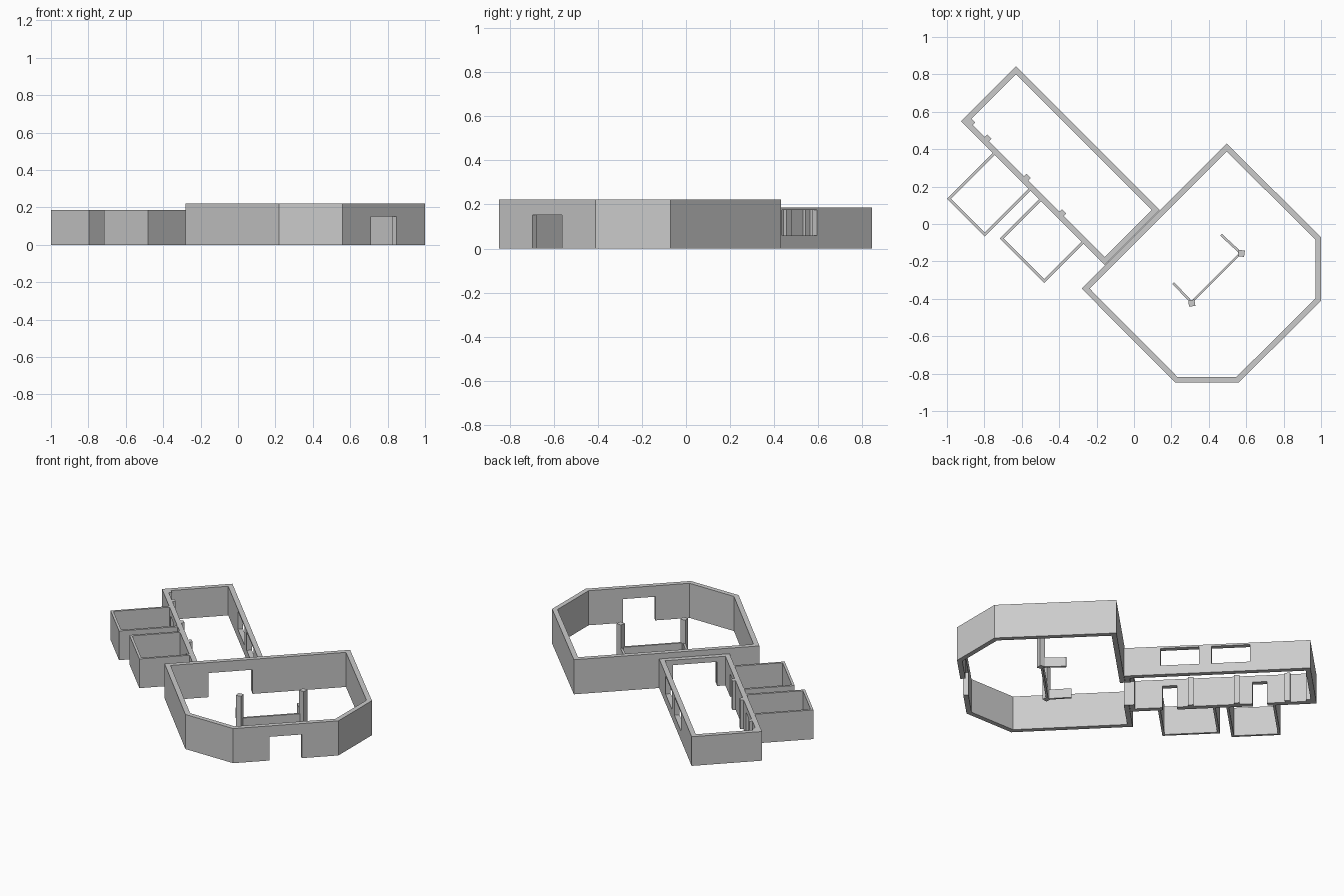
import bpy, bmesh
from math import radians
from mathutils import Vector, Matrix

cube = bpy.data.objects.get("Cube")
if cube:
    bpy.data.objects.remove(cube, do_unlink=True)

grey = bpy.data.materials.new("plaster_grey")
grey.use_nodes = True
grey.diffuse_color = (0.6, 0.6, 0.6, 1)
grey.node_tree.nodes["Principled BSDF"].inputs["Base Color"].default_value = (0.6, 0.6, 0.6, 1)


def diag(s, d):
    """Point from diagonal coordinates s = x + y, d = x - y."""
    return ((s + d) / 2, (s - d) / 2)


def finish(name, bm):
    bmesh.ops.recalc_face_normals(bm, faces=bm.faces[:])
    mesh = bpy.data.meshes.new(name)
    bm.to_mesh(mesh)
    bm.free()
    mesh.materials.append(grey)
    obj = bpy.data.objects.new(name, mesh)
    bpy.context.collection.objects.link(obj)
    return obj


def wall(name, path, thick, height, closed=True):
    """Upright wall along a path, thickened to the left with mitred corners."""
    pts = [Vector(p) for p in path]
    n = len(pts)
    count = n if closed else n - 1
    normals = []
    for i in range(count):
        t = (pts[(i + 1) % n] - pts[i]).normalized()
        normals.append(Vector((-t.y, t.x)))
    bm = bmesh.new()
    rings = []
    for i, p in enumerate(pts):
        a = normals[i - 1] if closed or i > 0 else normals[0]
        b = normals[i] if i < count else normals[-1]
        q = p + (a + b) * thick / (1 + a.dot(b))
        rings.append([bm.verts.new((v.x, v.y, z))
                      for v, z in ((p, 0), (q, 0), (q, height), (p, height))])
    for i in range(count):
        r, s = rings[i], rings[(i + 1) % n]
        for k in range(4):
            m = (k + 1) % 4
            bm.faces.new((r[k], r[m], s[m], s[k]))
    if not closed:
        bm.faces.new(rings[0])
        bm.faces.new(rings[-1])
    return finish(name, bm)


def box(name, xy, size, z0, z1, angle=45):
    """Box with its local x and y turned about z."""
    bm = bmesh.new()
    mat = (Matrix.Translation((xy[0], xy[1], (z0 + z1) / 2))
           @ Matrix.Rotation(radians(angle), 4, 'Z')
           @ Matrix.Diagonal((size[0], size[1], z1 - z0, 1)))
    bmesh.ops.create_cube(bm, size=1, matrix=mat)
    return finish(name, bm)


def cut(obj, *box_args):
    """Cut an opening through a wall and discard the cutter."""
    cutter = box("opening_cutter", *box_args)
    cutter.hide_render = True
    mod = obj.modifiers.new("opening", 'BOOLEAN')
    mod.operation = 'DIFFERENCE'
    mod.solver = 'EXACT'
    mod.object = cutter
    deps = bpy.context.evaluated_depsgraph_get()
    mesh = bpy.data.meshes.new_from_object(obj.evaluated_get(deps))
    obj.modifiers.clear()
    obj.data = mesh
    bpy.data.objects.remove(cutter, do_unlink=True)


# Main hall with clipped front corners
hall = wall("hall_walls", [(-0.28, -0.345), (0.22, -0.848), (0.56, -0.848),
                           (1, -0.41), (1, -0.07), (0.495, 0.43)], 0.03, 0.222)
cut(hall, (0.778, -0.628), (0.19, 0.2), -0.1, 0.152)
cut(hall, diag(0.07 - 0.15, 0.085), (0.26, 0.05), -0.1, 0.155)

# Long room behind the hall
S0, S1, D0, D1, H = -0.375, 0.213, -1.475, 0.063, 0.187
long_room = wall("long_room_walls", [diag(S0, D0), diag(S0, D1),
                                     diag(S1, D1), diag(S1, D0)], 0.03, H)
cut(long_room, diag(-0.08, D1 - 0.02), (0.26, 0.06), -0.1, 0.155)
# Windows on the outer long side
for d in (-0.397, -0.818):
    cut(long_room, diag(S1 - 0.02, d), (0.1, 0.225), 0.06, 0.175)
# Doorways to the side rooms
for d in (-0.265, -1.01):
    cut(long_room, diag(S0 + 0.02, d), (0.1, 0.085), -0.1, 0.145)
# Pilasters on the inner face
for i, d in enumerate((-0.44, -0.82, -1.24, -1.415)):
    box(f"pilaster_{i + 1}", diag(S0 + 0.046, d), (0.032, 0.032), 0, H)

# Two side rooms with thin walls
for name, s, da, db in (("side_room_far", -0.865, -1.135, -0.73),
                        ("side_room_near", -0.795, -0.64, -0.165)):
    wall(name, [diag(S0, da), diag(s, da), diag(s, db), diag(S0, db)],
         0.015, H, closed=False)

# Low partition with two posts inside the hall
wall("low_partition", [(0.205, -0.32), (0.307, -0.428), (0.58, -0.155),
                       (0.47, -0.053)], 0.013, 0.06, closed=False)
for i, p in enumerate(((0.309, -0.423), (0.574, -0.157))):
    box(f"post_{i + 1}", p, (0.034, 0.034), 0, 0.21, 8 if i == 0 else -8)
